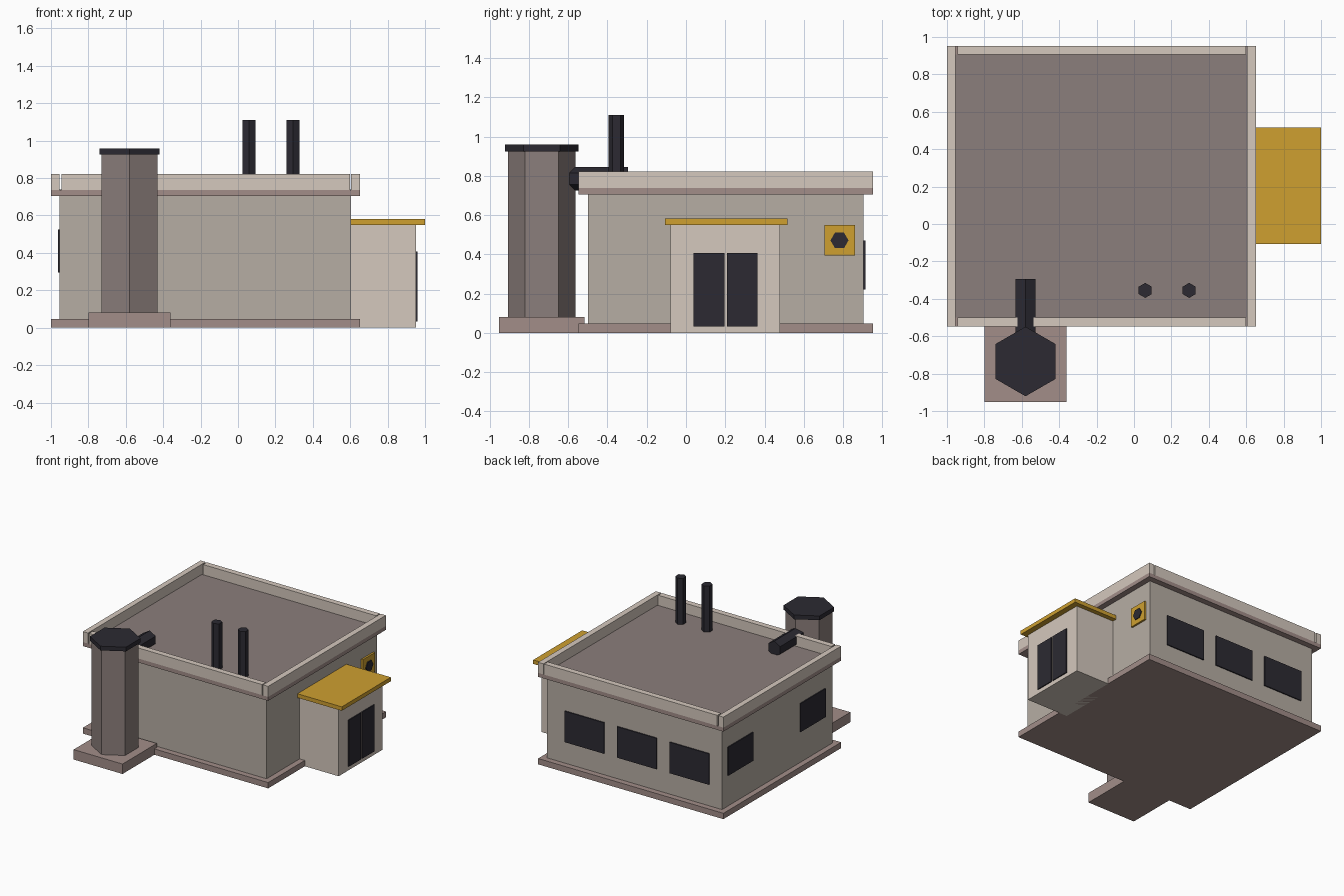
import bpy
from math import radians

if "Cube" in bpy.data.objects:
    bpy.data.objects.remove(bpy.data.objects["Cube"])


def material(name, r, g, b):
    m = bpy.data.materials.new(name)
    m.diffuse_color = (r, g, b, 1)
    m.use_nodes = True
    m.node_tree.nodes["Principled BSDF"].inputs["Base Color"].default_value = m.diffuse_color
    return m


WALL = material("wall_plaster", 0.47, 0.42, 0.37)
TRIM = material("light_trim", 0.66, 0.58, 0.51)
STONE = material("mauve_stone", 0.36, 0.27, 0.25)
ROOF = material("roof_felt", 0.26, 0.21, 0.20)
DARK = material("dark_metal", 0.025, 0.023, 0.032)
GOLD = material("ochre", 0.62, 0.35, 0.03)


def box(name, x, y, z, mat):
    """Box from (min, max) ranges on each axis."""
    bpy.ops.mesh.primitive_cube_add(size=1, location=[sum(r) / 2 for r in (x, y, z)])
    o = bpy.context.object
    o.name = name
    o.scale = [r[1] - r[0] for r in (x, y, z)]
    bpy.ops.object.transform_apply(location=False, rotation=False, scale=True)
    o.data.materials.append(mat)
    return o


def hexagon(name, centre, radius, length, mat, rot=(0, 0, 0)):
    """Six-sided prism, corners facing +y and -y when unrotated."""
    bpy.ops.mesh.primitive_cylinder_add(vertices=6, radius=radius, depth=length,
                                        location=centre, rotation=rot)
    o = bpy.context.object
    o.name = name
    o.data.materials.append(mat)
    return o


# Main building
X0, X1, Y0, Y1 = -0.955, 0.605, -0.5, 0.905
OUT = 0.047
OX, OY = (X0 - OUT + 0.002, X1 + OUT), (Y0 - OUT, Y1 + OUT)
box("foundation", OX, OY, (0, 0.047), STONE)
box("main_walls", (X0, X1), (Y0, Y1), (0.04, 0.71), WALL)
box("cornice", OX, OY, (0.705, 0.737), STONE)
box("roof_deck", (X0, X1), (Y0, Y1), (0.72, 0.74), ROOF)

# Parapet, with small gaps at the corners
PZ = (0.737, 0.822)
box("parapet_left", (OX[0], X0), OY, PZ, TRIM)
box("parapet_right", (X1, OX[1]), OY, PZ, TRIM)
box("parapet_front", (X0 + 0.01, X1 - 0.007), (OY[0], Y0), PZ, TRIM)
box("parapet_back", (X0 + 0.01, X1 - 0.007), (Y1, OY[1]), PZ, TRIM)

# Entrance porch with canopy and double door
box("porch", (0.58, 0.953), (-0.08, 0.48), (0, 0.555), TRIM)
box("canopy", (0.605, 1.0), (-0.107, 0.517), (0.55, 0.582), GOLD)
for i, y in enumerate((0.117, 0.287)):
    box(f"door_{i}", (0.945, 0.961), (y - 0.078, y + 0.078), (0.033, 0.408), DARK)

# Wall vent panel beside the porch
box("vent_panel", (0.6, 0.62), (0.705, 0.86), (0.395, 0.55), GOLD)
hexagon("vent_opening", (0.615, 0.782, 0.471), 0.046, 0.024, DARK, (0, radians(90), 0))

# Windows on the back and left walls
for i in range(3):
    x = -0.2 + 0.468 * (i - 1)
    box(f"back_window_{i}", (x - 0.175, x + 0.175), (0.895, 0.914), (0.22, 0.47), DARK)
for i, y in enumerate((-0.245, 0.675)):
    box(f"left_window_{i}", (-0.963, -0.945), (y - 0.16, y + 0.16), (0.295, 0.525), DARK)

# Hexagonal chimney tower on its plinth
TX, TY = -0.58, -0.735
box("tower_plinth", (TX - 0.218, TX + 0.218), (TY - 0.218, TY + 0.218), (0, 0.08), STONE)
hexagon("tower_shaft", (TX, TY, 0.505), 0.172, 0.85, ROOF)
hexagon("tower_cap", (TX, TY, 0.942), 0.186, 0.034, DARK)

# Duct joining the tower to the roof
hexagon("roof_duct", (TX, -0.475, 0.785), 0.061, 0.36, DARK, (radians(90), 0, 0))

# Roof stacks
for i, x in enumerate((0.06, 0.295)):
    hexagon(f"roof_stack_{i}", (x, -0.355, 0.921), 0.04, 0.38, DARK)
